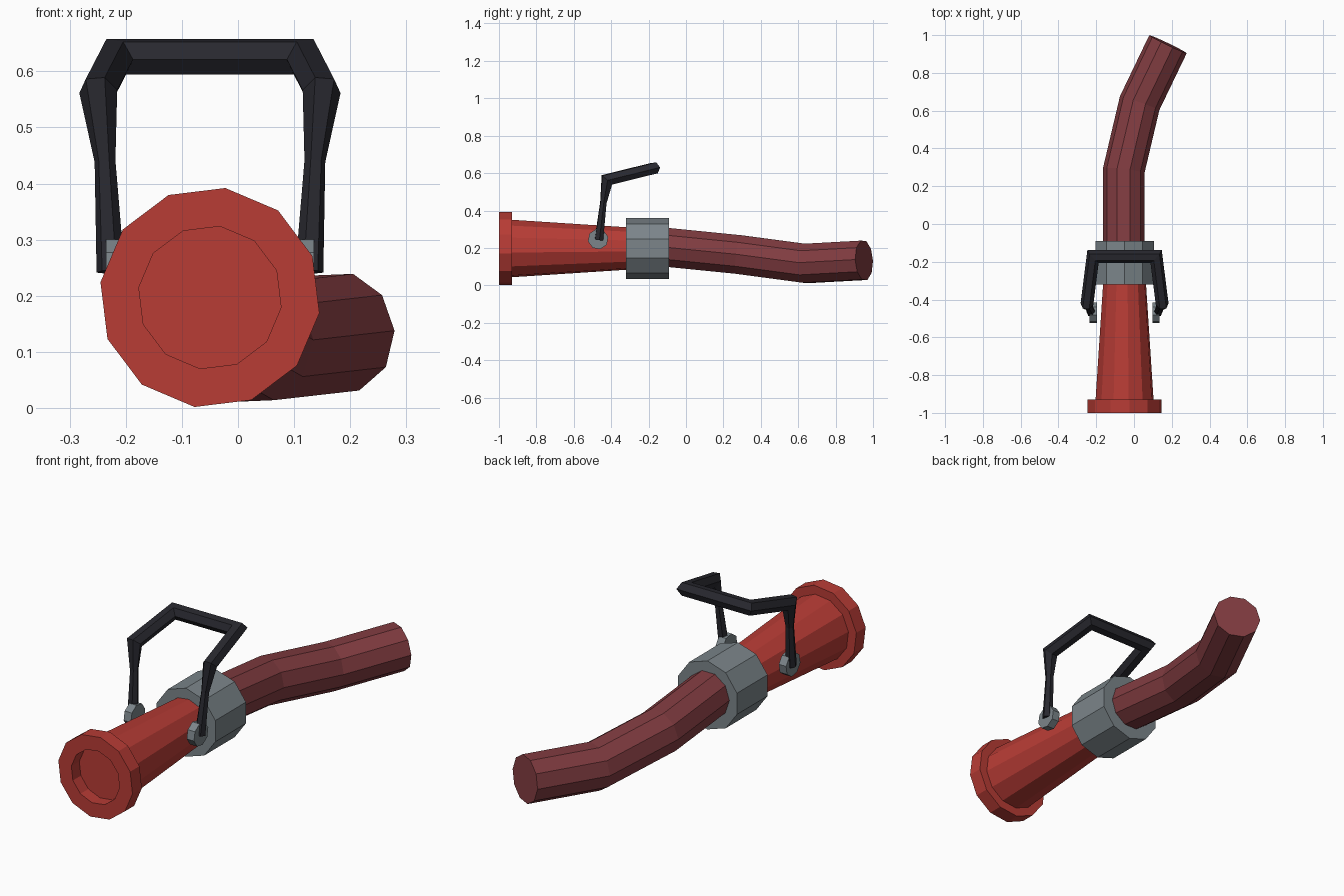
import bpy, bmesh, math
from mathutils import Vector, Matrix

if "Cube" in bpy.data.objects:
    bpy.data.objects.remove(bpy.data.objects["Cube"], do_unlink=True)

AXIS_X, AXIS_Z = -0.05, 0.197


def material(name, r, g, b):
    m = bpy.data.materials.new(name)
    m.use_nodes = True
    m.diffuse_color = (r, g, b, 1)
    m.node_tree.nodes["Principled BSDF"].inputs["Base Color"].default_value = (r, g, b, 1)
    return m


RED = material("red", 0.48, 0.045, 0.036)
DARK_RED = material("dark red", 0.22, 0.045, 0.052)
GREY = material("metal grey", 0.20, 0.235, 0.255)
BLACK = material("handle black", 0.021, 0.021, 0.028)


def finish(bm, name, mat, location=(0, 0, 0)):
    bmesh.ops.recalc_face_normals(bm, faces=bm.faces)
    mesh = bpy.data.meshes.new(name)
    bm.to_mesh(mesh)
    bm.free()
    mesh.materials.append(mat)
    obj = bpy.data.objects.new(name, mesh)
    obj.location = location
    bpy.context.collection.objects.link(obj)
    return obj


def bridge(bm, a, b):
    for i in range(len(a)):
        j = (i + 1) % len(a)
        bm.faces.new((a[i], a[j], b[j], b[i]))


def circle(radius, sides, phase):
    angles = [math.radians(phase) + math.tau * i / sides for i in range(sides)]
    return [(radius * math.cos(t), radius * math.sin(t)) for t in angles]


def lathe(name, profile, sides, phase, mat, location, along_x=False):
    """Rings of (radius, position) along y, or along x, capped at both ends."""
    bm = bmesh.new()
    rings = []
    for radius, pos in profile:
        rings.append([bm.verts.new((pos, u, v) if along_x else (u, pos, v))
                      for u, v in circle(radius, sides, phase)])
    for a, b in zip(rings, rings[1:]):
        bridge(bm, a, b)
    bm.faces.new(rings[0])
    bm.faces.new(rings[-1])
    return finish(bm, name, mat, location)


def sweep(name, path, section, mat, location=(0, 0, 0), scales=None, cap_start=True):
    """Carry a section along a path, with mitred joints."""
    bm = bmesh.new()
    pts = [Vector(p) for p in path]
    dirs = [(b - a).normalized() for a, b in zip(pts, pts[1:])]
    coords = [pts[0] + Vector(s) for s in section]
    rings = [[bm.verts.new(c) for c in coords]]
    for i in range(1, len(pts)):
        d = dirs[i - 1]
        n = (d + dirs[min(i, len(dirs) - 1)]).normalized()
        coords = [c + d * ((pts[i] - c).dot(n) / d.dot(n)) for c in coords]
        if scales:
            coords = [pts[i] + (c - pts[i]) * scales[i] for c in coords]
        rings.append([bm.verts.new(c) for c in coords])
        bridge(bm, rings[-2], rings[-1])
    if cap_start:
        bm.faces.new(rings[0])
    bm.faces.new(rings[-1])
    return finish(bm, name, mat, location)


# Nozzle: recessed mouth, flange and tapering barrel
lathe("nozzle", [(0.128, -0.94), (0.128, -1), (0.197, -1), (0.197, -0.93),
                 (0.155, -0.93), (0.107, -0.2)],
      12, 22, RED, (AXIS_X, 0, AXIS_Z))

# Coupling between nozzle and hose
lathe("coupling", [(0.163, -0.32), (0.163, -0.09)], 10, 90, GREY, (AXIS_X, 0, AXIS_Z))

# Bent hose
sweep("hose", [(-0.055, -0.12, 0.205), (-0.055, 0.28, 0.165),
               (0.03, 0.64, 0.117), (0.18, 0.952, 0.134)],
      [(u, 0, v) for u, v in circle(0.11, 10, 0)], DARK_RED)

# Handle pivots on both sides of the barrel
for side, label in ((1, "left"), (-1, "right")):
    lathe(label + "_pivot", [(0.055, side * 0.147), (0.055, side * 0.185)],
          8, 12, GREY, (AXIS_X, -0.47, 0.247), along_x=True)

# Handle: half the grip bar, arm and pinched leg, mirrored
handle = sweep("handle", [(0, -0.172, 0.626), (0.167, -0.172, 0.626), (0.199, -0.423, 0.564),
                          (0.187, -0.442, 0.44), (0.177, -0.466, 0.243)],
               [(0, u, v) for u, v in circle(0.034, 6, 8)], BLACK,
               (AXIS_X, 0, 0), scales=[1, 1, 1, 0.55, 1.35], cap_start=False)
mirror = handle.modifiers.new("mirror", "MIRROR")
mirror.use_axis = (True, False, False)
mirror.use_clip = True
